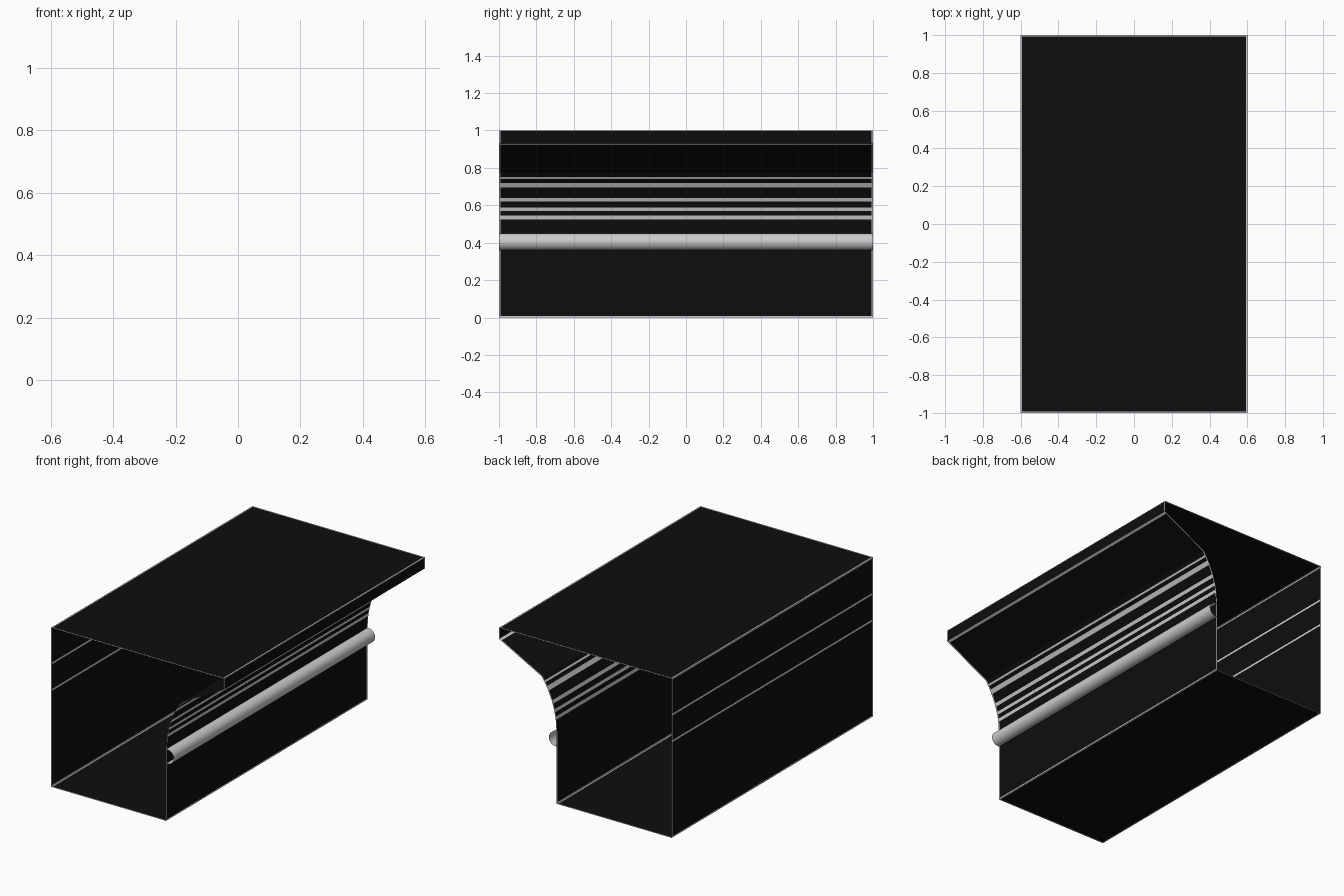
import bpy, bmesh, math

if "Cube" in bpy.data.objects:
    bpy.data.objects.remove(bpy.data.objects["Cube"])


def material(name, value):
    m = bpy.data.materials.new(name)
    m.diffuse_color = (value, value, value, 1)
    m.use_nodes = True
    m.node_tree.nodes["Principled BSDF"].inputs["Base Color"].default_value = m.diffuse_color
    return m


black = material("near black", 0.004)
grey = material("light grey", 0.6)


def sweep(name, points, stations, mats, rule, closed):
    """Run an x-z profile along y, leaving both ends open."""
    bm = bmesh.new()
    rings = [[bm.verts.new((x, y, z)) for x, z in points] for y in stations]
    n = len(points)
    for j in range(len(stations) - 1):
        for i in range(n if closed else n - 1):
            k = (i + 1) % n
            f = bm.faces.new((rings[j][i], rings[j][k], rings[j + 1][k], rings[j + 1][i]))
            f.material_index = rule(i, j)
    bm.normal_update()
    me = bpy.data.meshes.new(name)
    bm.to_mesh(me)
    bm.free()
    for m in mats:
        me.materials.append(m)
    ob = bpy.data.objects.new(name, me)
    bpy.context.collection.objects.link(ob)
    return ob


E = 0.008  # width of the pale edge trim
WALL, BEAD_LOW, BEAD_HIGH = 0.2, 0.36, 0.45


def cove_x(z):
    r = 0.56
    return WALL + r - math.sqrt(r * r - (z - BEAD_HIGH) ** 2)


# cornice profile, counter-clockwise; each entry is x, z, pale flag of the next strip
profile = [(-0.6, 0, 1), (-0.6 + E, 0, 0), (WALL - E, 0, 1), (WALL, 0, 1),
           (WALL, E, 0)]

# cove with alternating dark and pale strips
cove_z = [0.45, 0.525, 0.545, 0.57, 0.588, 0.62, 0.64, 0.695, 0.72, 0.74, 0.75, 0.772]
for i, z in enumerate(cove_z):
    profile.append((cove_x(z), z, i % 2))
profile[-1] = (cove_x(0.772), 0.772, 0)

# sloped soffit, fascia, top and back wall with two pale lines
profile += [(0.585, 0.922, 1), (0.6, 0.93, 0), (0.6, 1 - E / 2, 1), (0.6, 1, 1),
            (0.6 - E, 1, 0), (-0.6 + E, 1, 1), (-0.6, 1, 1), (-0.6, 1 - E, 0),
            (-0.6, 0.778, 1), (-0.6, 0.766, 0), (-0.6, 0.611, 1), (-0.6, 0.599, 0),
            (-0.6, E, 1)]

flags = [p[2] for p in profile]
sweep("cornice_shell", [p[:2] for p in profile], [-1, -1 + E, 1 - E, 1],
      [black, grey], lambda i, j: 1 if j != 1 else flags[i], True)

# rounded bead below the cove
radius = (BEAD_HIGH - BEAD_LOW) / 2
mid = (BEAD_HIGH + BEAD_LOW) / 2
bead_points = [(WALL, BEAD_LOW)]
for i in range(17):
    a = -math.pi / 2 + math.pi * i / 16
    bead_points.append((WALL + 0.008 + radius * math.cos(a), mid + radius * math.sin(a)))
bead_points.append((WALL, BEAD_HIGH))
bead = sweep("round_bead", bead_points, [-1, 1], [grey], lambda i, j: 0, False)
bpy.context.view_layer.objects.active = bead
bead.select_set(True)
bpy.ops.object.shade_smooth_by_angle(angle=math.radians(35))
